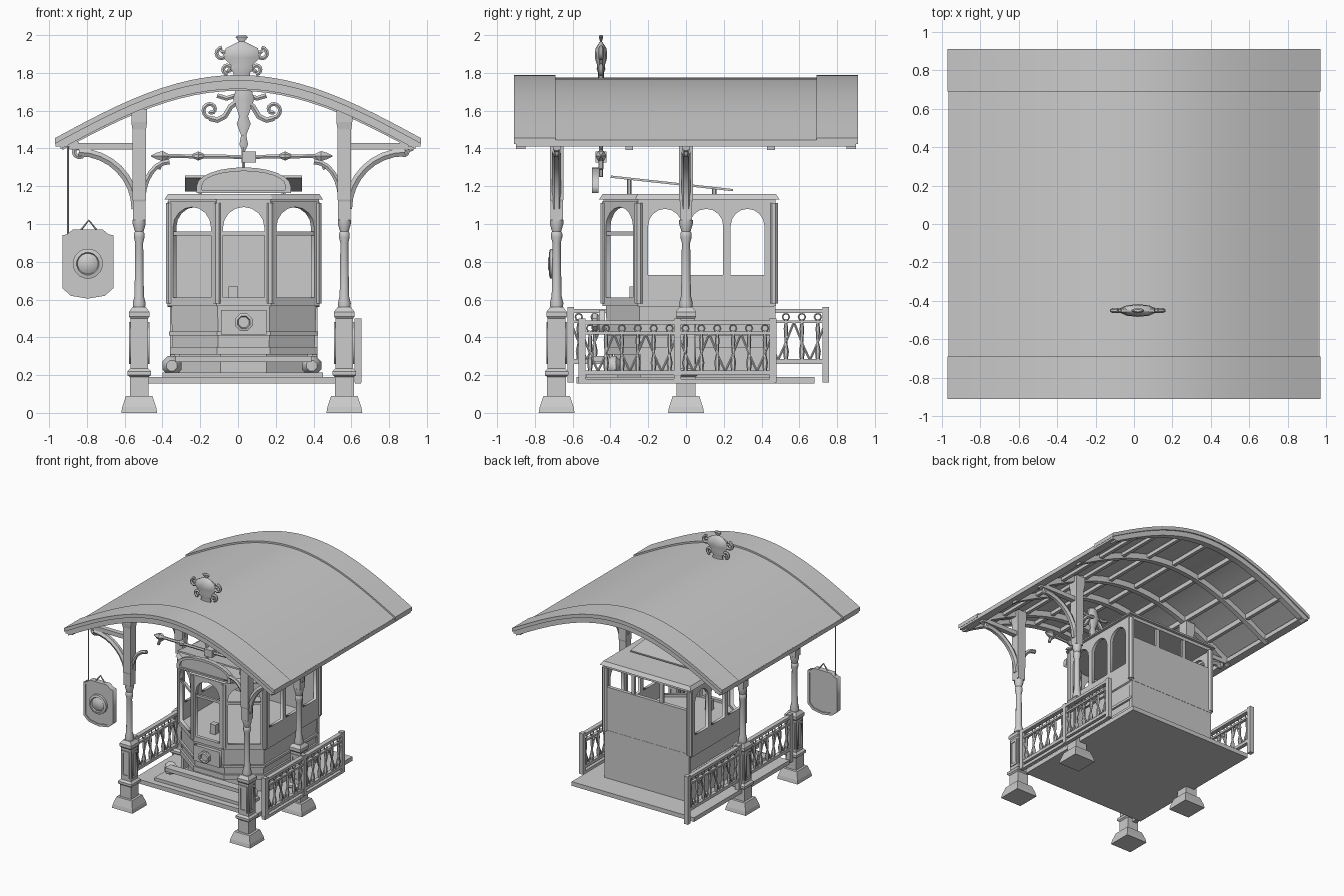
import bpy, bmesh, math
from mathutils import Matrix, Vector

if "Cube" in bpy.data.objects:
    bpy.data.objects.remove(bpy.data.objects["Cube"])

CX = 0.02            # centre line of posts and tram
pi = math.pi

def finish(name, me, smooth=None):
    if smooth:
        me.polygons.foreach_set("use_smooth", [True] * len(me.polygons))
        me.set_sharp_from_angle(angle=math.radians(smooth))
    ob = bpy.data.objects.new(name, me)
    bpy.context.collection.objects.link(ob)
    return ob

def from_bm(name, bm, smooth=None):
    bmesh.ops.recalc_face_normals(bm, faces=bm.faces)
    me = bpy.data.meshes.new(name)
    bm.to_mesh(me)
    bm.free()
    return finish(name, me, smooth)

def box(name, x0, x1, y0, y1, z0, z1):
    bm = bmesh.new()
    bmesh.ops.create_cube(bm, size=1)
    for v in bm.verts:
        v.co = ((x0 + x1) / 2 + v.co.x * (x1 - x0), (y0 + y1) / 2 + v.co.y * (y1 - y0),
                (z0 + z1) / 2 + v.co.z * (z1 - z0))
    return from_bm(name, bm)

def lathe(name, prof, loc, n=12, sy=1, rot=None, smooth=40):
    """Stack of n-sided rings (radius, height); n=4 gives square sections of half-width r."""
    bm, rings = bmesh.new(), []
    k = math.sqrt(2) if n == 4 else 1
    for r, z in prof:
        rings.append([bm.verts.new((r * k * math.cos(2 * pi * (i + .5) / n),
                                    r * k * sy * math.sin(2 * pi * (i + .5) / n), z)) for i in range(n)])
    for a, b in zip(rings, rings[1:]):
        for i in range(n):
            bm.faces.new((a[i], a[(i + 1) % n], b[(i + 1) % n], b[i]))
    bm.faces.new(rings[0])
    bm.faces.new(rings[-1])
    bm.transform(Matrix.Translation(loc) @ (rot or Matrix()))
    return from_bm(name, bm, None if n == 4 else smooth)

def curve_mesh(name, loops, cyclic, mat=None, smooth=40, **opts):
    cu = bpy.data.curves.new(name, 'CURVE')
    for k, v in opts.items():
        setattr(cu, k, v)
    for pts in loops:
        sp = cu.splines.new('POLY')
        sp.points.add(len(pts) - 1)
        for p, c in zip(sp.points, pts):
            p.co = (*c, 1) if len(c) == 3 else (c[0], c[1], 0, 1)
        sp.use_cyclic_u = cyclic
    tmp = bpy.data.objects.new(name, cu)
    bpy.context.collection.objects.link(tmp)
    dg = bpy.context.evaluated_depsgraph_get()
    me = bpy.data.meshes.new_from_object(tmp.evaluated_get(dg))
    bpy.data.objects.remove(tmp)
    if mat:
        me.transform(mat)
    return finish(name, me, smooth)

def tube(name, pts, r, cyclic=False):
    return curve_mesh(name, [pts], cyclic, dimensions='3D', bevel_depth=r, bevel_resolution=1, use_fill_caps=True)

def plate(name, loops, th, p0, p1):
    """Flat panel with holes, standing upright along the ground line p0 -> p1."""
    d = Vector((p1[0] - p0[0], p1[1] - p0[1], 0)).normalized()
    up = Vector((0, 0, 1))
    m = Matrix((d, up, d.cross(up))).transposed().to_4x4()
    m.translation = (p0[0], p0[1], 0)
    return curve_mesh(name, loops, True, m, None, dimensions='2D', fill_mode='BOTH', extrude=th / 2)

def rect(u0, u1, z0, z1):
    return [(u0, z0), (u1, z0), (u1, z1), (u0, z1)]

def arch(u0, u1, z0, z1, n=8):
    c, a = (u0 + u1) / 2, (u1 - u0) / 2
    h = min(a, .11)
    return [(u0, z0), (u1, z0)] + [(c + a * math.cos(pi * i / n), z1 - h + h * math.sin(pi * i / n)) for i in range(n + 1)]

def spiral(c, y, r0, r1, a0, turns, n=14):
    return [(c[0] + (r0 + (r1 - r0) * i / n) * math.cos(a0 + turns * 2 * pi * i / n), y,
             c[1] + (r0 + (r1 - r0) * i / n) * math.sin(a0 + turns * 2 * pi * i / n)) for i in range(n + 1)]

# ---- arched roof
def roof_z(x):
    return 1.45 + .335 * math.cos(pi * x / 1.94)

def arc(name, y0, y1, off, th, xm=.97, n=24):
    bm, secs = bmesh.new(), []
    for i in range(n + 1):
        x = -xm + 2 * xm * i / n
        z = roof_z(x) + off
        secs.append([bm.verts.new(c) for c in ((x, y0, z), (x, y1, z), (x, y1, z - th), (x, y0, z - th))])
    for a, b in zip(secs, secs[1:]):
        for k in range(4):
            bm.faces.new((a[k], a[(k + 1) % 4], b[(k + 1) % 4], b[k]))
    bm.faces.new(secs[0])
    bm.faces.new(secs[-1])
    return from_bm(name, bm, 30)

arc("roof_shell", -.9, .9, -.01, .022, .96)
for s in (-1, 1):
    arc("roof_end_band", min(s * .69, s * .91), max(s * .69, s * .91), .004, .03)
    arc("roof_gable_rib", min(s * .85, s * .9), max(s * .85, s * .9), -.005, .065, .94)
    box("eave_fascia", min(s * .9, s * .965), max(s * .9, s * .965), -.9, .9, 1.41, 1.445)
for y in (-.685, -.3, 0, .45):
    arc("roof_rib", y - .02, y + .02, -.02, .06, .93)
for x in (-.72, -.5, -.25, 0, .25, .5, .72):
    box("roof_purlin", x - .014, x + .014, -.88, .88, roof_z(x) - .065, roof_z(x) - .025)

# ---- four posts with pedestals and curved brackets
for s in (-1, 1):
    px = CX + s * .543
    for y in (-.685, 0):
        lathe("post_foot", [(.095, 0), (.09, .03), (.075, .075), (.07, .09)], (px, y, 0), 4)
        lathe("post_pedestal", [(.05, .08), (.05, .19), (.062, .2), (.062, .22), (.047, .235), (.047, .5),
                                (.054, .51), (.054, .535), (.035, .56)], (px, y, 0), 4)
        for a in range(4):
            d = Vector((math.cos(a * pi / 2), math.sin(a * pi / 2)))
            t = Vector((-d.y, d.x))
            p = Vector((px, y)) + d * .048 - t * .035
            plate("pedestal_panel", [rect(0, .07, .26, .48), rect(.014, .056, .28, .46)], .012, p, p + t)
        lathe("post_column", [(.032, .55), (.036, .58), (.026, .62), (.022, .9), (.03, .93), (.03, .95),
                              (.024, .96), (.036, 1.0), (.036, 1.02)], (px, y, 0), 10)
        lathe("post_top", [(.033, 1.02), (.033, 1.12), (.036, 1.13), (.036, 1.5), (.042, 1.54), (.042, 1.61)], (px, y, 0), 4)
        ex = px + s * .34
        out = [(px + s * .02 + s * .3 * (1 - math.cos(t * pi / 16)), y, 1.08 + .3 * math.sin(t * pi / 16)) for t in range(9)]
        tube("bracket_outer", out, .024)
        tube("bracket_scroll", spiral((ex - s * .02, 1.385), y, .035, .008, 0, s * 1.2), .014)
        box("bracket_arm", min(px, ex + s * .03), max(px, ex + s * .03), y - .02, y + .02, 1.395, 1.43)
        tube("bracket_strut", [(ex - s * .02, y, 1.41), (ex + s * .03, y, 1.45)], .02)
        tube("bracket_inner", [(px - s * .02 - s * .14 * (1 - math.cos(t * pi / 12)), y,
                                1.13 + .2 * math.sin(t * pi / 12)) for t in range(7)], .016)

# ---- deck
box("deck", -.55, .58, -.58, .68, .155, .19)

# ---- railings
def railing(x, y0, y1, z0, z1):
    for a, b, w in ((z1 - .022, z1, .018), (z1 - .075, z1 - .06, .012), (z0, z0 + .025, .015)):
        box("railing_rail", x - w, x + w, y0, y1, a, b)
    for y in (y0, (y0 + y1) / 2, y1):
        box("railing_post", x - .018, x + .018, y - .018, y + .018, min(z0, .16), z1 + .01)
    n = round((y1 - y0) / .085)
    st = (y1 - y0) / n
    h = z1 - .07
    for i in range(n):
        y = y0 + st * (i + .5)
        lathe("railing_baluster", [(.007, z0), (.016, z0 + (h - z0) * .3), (.007, z0 + (h - z0) * .5),
                                   (.012, z0 + (h - z0) * .85), (.007, h)], (x, y, 0), 6)
        sg = 1 if i % 2 else -1
        tube("railing_scroll", [(x, y - sg * st / 2, z0 + .02), (x, y - sg * .01, (z0 + h) / 2 - .02),
                                (x, y + sg * st / 2, h)], .007)
        tube("railing_ring", [(x, y + .018 * math.cos(k * pi / 4), z1 - .042 + .018 * math.sin(k * pi / 4))
                              for k in range(8)], .005, True)

railing(-.53, -.61, .74, .26, .55)
railing(.635, -.55, .46, .2, .49)
box("railing_base", .62, .65, -.57, .47, .155, .18)

# ---- tram body: five-sided bow front, straight sides
HW, YB, YS, YF, FX = .39, .465, -.25, -.43, .14
plan = [(-HW, YB), (-HW, YS), (-FX, YF), (FX, YF), (HW, YS), (HW, YB)]

def prism(name, z0, z1, grow=0, top=0):
    bm = bmesh.new()
    lo, hi = ([bm.verts.new((CX + .01 + x * (1 + g / .39), .02 + (y - .02) * (1 + g / .45), z)) for x, y in plan]
              for z, g in ((z0, grow), (z1, grow + top)))
    for i in range(6):
        j = (i + 1) % 6
        bm.faces.new((lo[i], lo[j], hi[j], hi[i]))
    bm.faces.new(lo)
    bm.faces.new(hi)
    return from_bm(name, bm)

prism("tram_underframe", .19, .33, -.05)
prism("tram_lower_body", .33, .57, -.015, .01)
prism("tram_skirt_trim", .31, .35, .0)
prism("tram_belt_trim", .41, .43, .004)
prism("tram_sill", .565, .59, .012)
prism("tram_cornice", 1.105, 1.13, .008)
prism("tram_roof", 1.13, 1.16, .03, -.02)
P = [(CX + .01 + x, y) for x, y in plan]
for i in (1, 2, 3):                                   # arched front windows
    a, b = P[i], P[i + 1]
    w = math.dist(a, b)
    plate("tram_front_window", [rect(0, w, .58, 1.12), arch(.03, w - .03, .61, 1.09)], .03, a, b)
    plate("tram_window_transom", [rect(.02, w - .02, .94, .96)], .02, a, b)
for a in P:
    lathe("tram_corner_post", [(.024, .58), (.024, 1.11)], (*a, 0), 8)
for a, b in ((P[0], P[1]), (P[4], P[5])):             # arched side windows
    w = math.dist(a, b)
    g = (w - .06) / 3
    plate("tram_side_wall", [rect(0, w, .56, 1.12)] +
          [arch(.03 + g * k + .02, .03 + g * (k + 1) - .02, .73, 1.08) for k in range(3)], .025, a, b)
box("tram_back_wall", P[0][0], P[5][0], YB - .02, YB + .01, .19, .95)
for x in (P[0][0] + .26, P[5][0] - .26):
    box("tram_back_mullion", x - .015, x + .015, YB - .015, YB + .005, .95, 1.11)
for s in (-1, 1):
    box("tram_side_skirt", CX + .01 + s * .375 - .012, CX + .01 + s * .375 + .012, -.24, YB, .19, .35)
    lathe("tram_buffer", [(.02, 0), (.055, .03), (.055, .05), (.03, .09)], (CX + s * .37, -.34, .25), 8,
          rot=Matrix.Rotation(pi / 2, 4, 'X'))
box("tram_bumper", -.33, .39, -.49, -.42, .27, .3)
box("tram_step", -.4, .45, -.53, -.36, .19, .215)
box("tram_control_stand", -.05, 0, -.3, -.25, .57, .67)

# headlamp on a square plate
plate("headlamp_plate", [rect(0, .24, .415, .545)], .03, (CX - .11, -.445), (CX + .13, -.445))
lathe("headlamp", [(.035, 0), (.05, .015), (.05, .04), (.035, .045), (.03, .03)], (CX + .01, -.455, .48), 8,
      rot=Matrix.Rotation(pi / 2, 4, 'X'))

# sloped canopy and blank sign board on the tram roof
cp = box("tram_top_canopy", -.31, .31, -.325, .325, -.006, .006)
cp.matrix_world = Matrix.Translation((CX + .01, -.075, 1.215)) @ Matrix.Rotation(-.11, 4, 'X')
for y, z in ((-.3, 1.24), (.15, 1.19)):
    for x in (-.2, .24):
        lathe("canopy_support", [(.012, 1.15), (.012, z)], (x, y, 0), 6)
board = [(-.25, 1.165), (.25, 1.165)] + [(.25 * math.cos(pi * i / 12), 1.2 + .1 * math.sin(pi * i / 12)) for i in range(13)]
inner = [(u * .88, 1.22 + (z - 1.22) * .75) for u, z in board]
plate("sign_board", [board], .015, (CX + .01, -.475), (CX + 1, -.475))
plate("sign_board_rim", [board, inner], .035, (CX + .01, -.48), (CX + 1, -.48))

# ---- decorative cross rod and hanging ornament
Y = -.45
tube("cross_rod", [(-.4, Y, 1.36), (CX + .03, Y, 1.355), (.45, Y, 1.36)], .012)
box("cross_rod_knob", .02, .095, Y - .03, Y + .03, 1.325, 1.385)
tube("cross_rod_hanger", [(.03, Y, 1.25), (.02, Y, 1.75)], .01)
for s in (-1, 1):
    rx = CX + s * .43
    lathe("rod_end_bud", [(.008, -.05), (.03, -.01), (.02, .02), (.003, .05)], (rx, Y, 1.36), 6,
          rot=Matrix.Rotation(s * pi / 2, 4, 'Y'))
    tube("rod_end_leaf", [(rx - s * .05, Y, 1.36), (rx, Y, 1.32), (rx + s * .01, Y, 1.29)], .012)
    lathe("rod_collar", [(.012, -.03), (.026, 0), (.012, .03)], (CX + s * .23, Y, 1.36), 8, rot=Matrix.Rotation(pi / 2, 4, 'Y'))
    tube("ornament_arm", [(CX, Y, 1.67), (CX + s * .06, Y, 1.62), (CX + s * .09, Y, 1.57), (CX + s * .13, Y, 1.55),
                          (CX + s * .17, Y, 1.56)], .017)
    tube("ornament_scroll", spiral((CX + s * .165, 1.605), Y, .045, .012, -pi / 2, s * 1.1), .012)
    tube("ornament_leaf", [(CX, Y, 1.69), (CX + s * .08, Y, 1.665), (CX + s * .13, Y, 1.68)], .014)
lathe("ornament_drop", [(.004, 1.38), (.025, 1.42), (.015, 1.47), (.04, 1.53), (.025, 1.57), (.06, 1.66), (.04, 1.73)],
      (CX + .01, Y, 0), 8, sy=.6)

# ---- roof finial
lathe("roof_finial", [(.05, 1.76), (.045, 1.8), (.07, 1.82), (.06, 1.84), (.1, 1.88), (.09, 1.93), (.04, 1.955),
                      (.015, 1.965), (.035, 1.99), (.02, 2.0)], (CX, Y, 0), 10, sy=.33)
for s in (-1, 1):
    tube("finial_scroll_top", spiral((CX + s * .105, 1.9), Y, .034, .008, pi / 2, -s * 1.1), .012)
    tube("finial_scroll_base", spiral((CX + s * .075, 1.82), Y, .028, .008, -pi / 2, s * 1.1), .012)

# ---- hanging sign on the left
hs = [(-.09, .62), (0, .605), (.09, .62), (.135, .66), (.135, .94), (.11, .945), (.08, .97), (-.08, .97), (-.11, .945),
      (-.135, .94), (-.135, .66)]
A, B = (-.795, -.685), (0, -.685)
plate("hanging_sign", [hs], .03, A, B)
plate("hanging_sign_rim", [hs, [(u * .88, .79 + (z - .79) * .9) for u, z in hs]], .045, A, B)
lathe("hanging_sign_medallion", [(.08, 0), (.08, .03), (.06, .035), (.055, .025), (.03, .04)], (-.795, -.69, .79), 16,
      rot=Matrix.Rotation(pi / 2, 4, 'X'))
tube("hanging_sign_wire", [(-.9, -.685, .945), (-.9, -.685, 1.45)], .005)
tube("hanging_sign_hook", [(-.83, -.685, .97), (-.79, -.685, 1.02), (-.75, -.685, .97)], .006)
